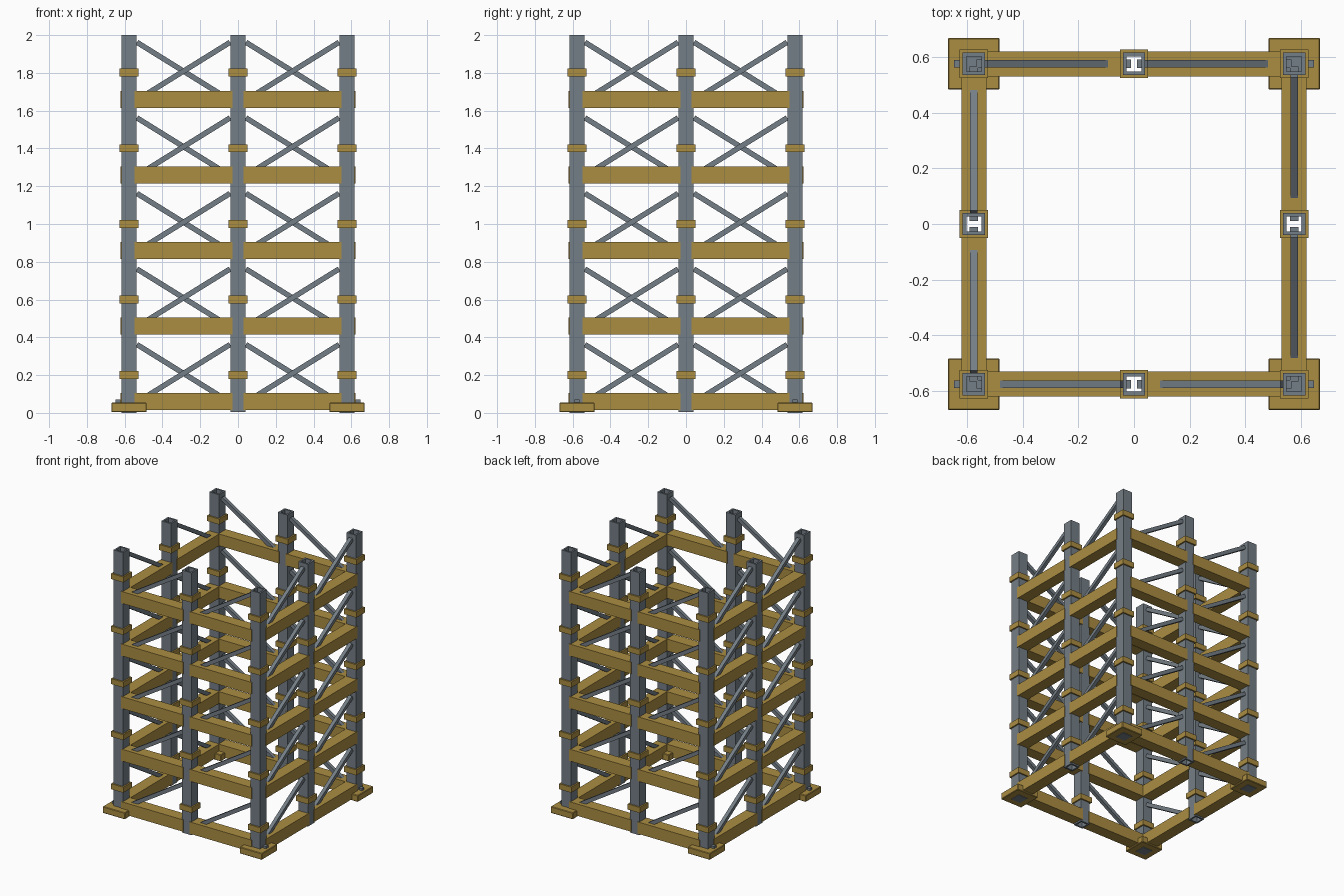
import bpy, bmesh, math
from mathutils import Matrix, Vector

if "Cube" in bpy.data.objects:
    bpy.data.objects.remove(bpy.data.objects["Cube"])


def material(name, rgb):
    m = bpy.data.materials.new(name)
    m.diffuse_color = (*rgb, 1)
    m.use_nodes = True
    m.node_tree.nodes["Principled BSDF"].inputs["Base Color"].default_value = m.diffuse_color
    return m


OCHRE = material("ochre", (0.41, 0.27, 0.055))
STEEL = material("steel grey", (0.175, 0.21, 0.24))

C = 0.577                                # column line
LEVELS = [0.4 * k for k in range(5)]     # storey bases


def finish(name, bm, mat):
    mesh = bpy.data.meshes.new(name)
    bm.to_mesh(mesh)
    bm.free()
    mesh.materials.append(mat)
    ob = bpy.data.objects.new(name, mesh)
    bpy.context.collection.objects.link(ob)
    return ob


def box(bm, centre, size, rot=Matrix.Identity(4)):
    m = Matrix.Translation(Vector(centre)) @ rot @ Matrix.Diagonal((*size, 1))
    bmesh.ops.create_cube(bm, size=1, matrix=m)


def tube(bm, x, y, z0, z1, outer, inner):
    """Square tube with open ends."""
    rings = []
    for half, z in ((outer, z0), (outer, z1), (inner, z1), (inner, z0)):
        rings.append([bm.verts.new((x + sx * half, y + sy * half, z))
                      for sx, sy in ((-1, -1), (1, -1), (1, 1), (-1, 1))])
    for k in range(4):
        a, b = rings[k], rings[(k + 1) % 4]
        for i in range(4):
            j = (i + 1) % 4
            bm.faces.new((a[i], a[j], b[j], b[i]))


def four_sides(bm):
    """Repeat the front side around the tower."""
    src = bm.verts[:] + bm.edges[:] + bm.faces[:]
    for k in (1, 2, 3):
        new = bmesh.ops.duplicate(bm, geom=src)["geom"]
        verts = [g for g in new if isinstance(g, bmesh.types.BMVert)]
        bmesh.ops.rotate(bm, verts=verts, matrix=Matrix.Rotation(k * math.pi / 2, 3, 'Z'))


# Hollow columns: one corner and one middle post per side
bm = bmesh.new()
for x in (-C, 0):
    tube(bm, x, -C, 0.004, 2.0, 0.04, 0.027)
four_sides(bm)
finish("columns", bm, STEEL)

# Collars around every column
bm = bmesh.new()
for z in LEVELS:
    for x in (-C, 0):
        tube(bm, x, -C, z + 0.18, z + 0.222, 0.051, 0.039)
four_sides(bm)
finish("collars", bm, OCHRE)

# Horizontal beams between the columns
bm = bmesh.new()
for z in LEVELS:
    for x in (-C / 2, C / 2):
        box(bm, (x, -C, z + 0.06), (C - 0.056, 0.09, 0.09))
four_sides(bm)
finish("beams", bm, OCHRE)

# Connectors where beams enter the columns
bm = bmesh.new()
for z in LEVELS:
    for x in (-C / 2, C / 2):
        box(bm, (x, -C, z + 0.06), (C - 0.02, 0.03, 0.03))
four_sides(bm)
finish("beam_connectors", bm, STEEL)

# Diagonal braces, one per bay
bm = bmesh.new()
low, high = Vector((0.04, 0, 0.055)), Vector((0.535, 0, 0.362))
span = high - low
tilt = Matrix.Rotation(-math.atan2(span.z, span.x), 4, 'Y')
for z in LEVELS:
    for x in (-C, 0):
        mid = (low + high) / 2 + Vector((x, -C, z))
        box(bm, mid, (span.length, 0.028, 0.028), tilt)
four_sides(bm)
finish("braces", bm, STEEL)

# Corner feet
bm = bmesh.new()
box(bm, (-C, -C, 0.029), (0.187, 0.187, 0.05))
four_sides(bm)
foot = finish("feet", bm, OCHRE)
bevel = foot.modifiers.new("edge", 'BEVEL')
bevel.width, bevel.segments = 0.004, 1

# Base plates under the feet and closing the corner columns
bm = bmesh.new()
box(bm, (-C, -C, 0.004), (0.08, 0.08, 0.008))
box(bm, (-C, -C, 0.058), (0.06, 0.06, 0.012))
four_sides(bm)
finish("base_plates", bm, STEEL)

# Small bolts on the outer side of each foot
bm = bmesh.new()
for sx in (-1, 1):
    for sy in (-1, 1):
        box(bm, (sx * 0.636, sy * C, 0.06), (0.026, 0.028, 0.02))
finish("foot_bolts", bm, STEEL)
